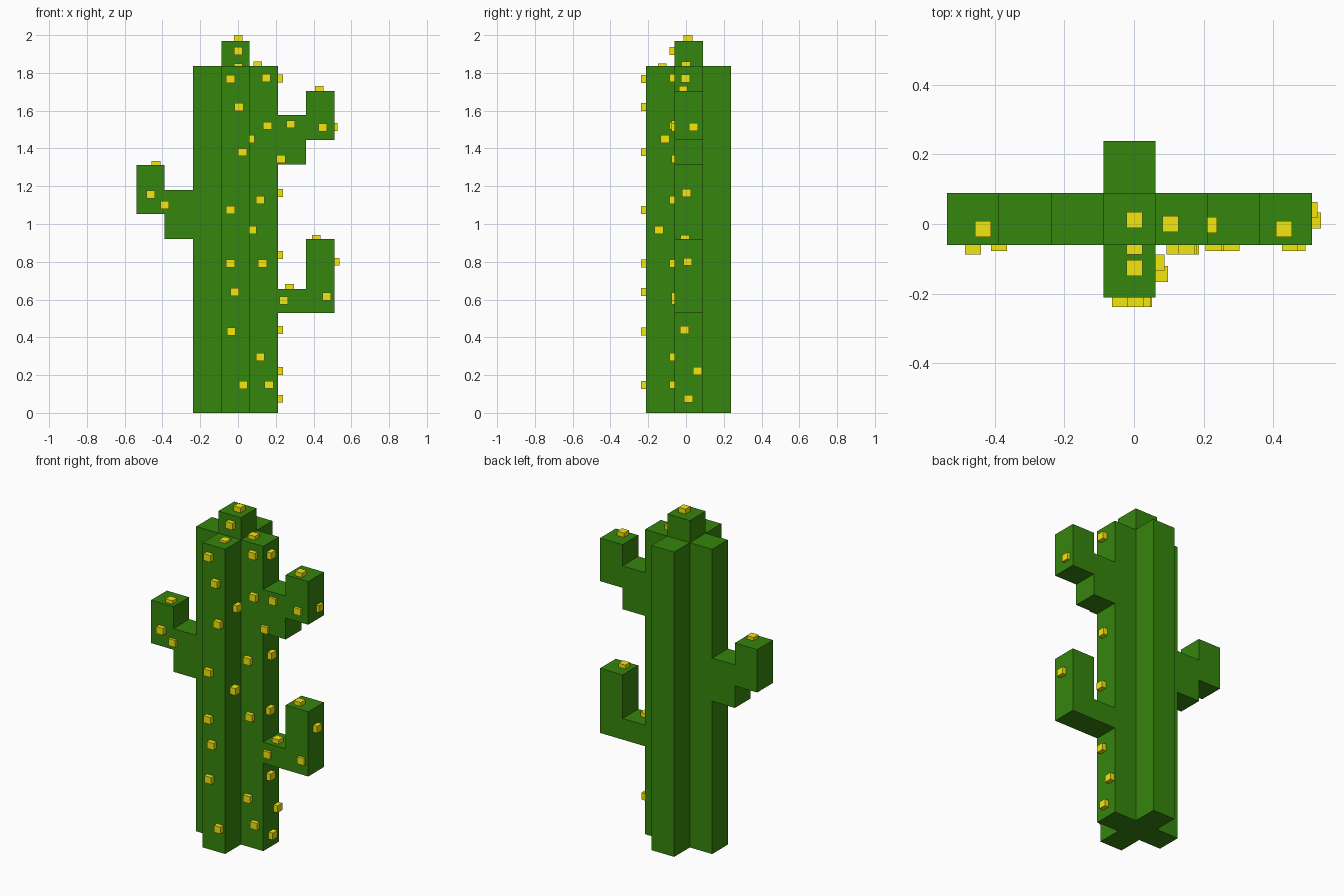
import bpy
import bmesh
from mathutils import Vector

if "Cube" in bpy.data.objects:
    bpy.data.objects.remove(bpy.data.objects["Cube"])


def material(name, color):
    m = bpy.data.materials.new(name)
    m.diffuse_color = (*color, 1)
    m.use_nodes = True
    m.node_tree.nodes["Principled BSDF"].inputs["Base Color"].default_value = m.diffuse_color
    return m


GREEN = material("cactus_green", (0.036, 0.235, 0.004))
YELLOW = material("spine_yellow", (0.90, 0.80, 0.004))


def add_object(name, bm, mat):
    bmesh.ops.recalc_face_normals(bm, faces=bm.faces)
    mesh = bpy.data.meshes.new(name)
    bm.to_mesh(mesh)
    bm.free()
    mesh.materials.append(mat)
    obj = bpy.data.objects.new(name, mesh)
    bpy.context.collection.objects.link(obj)
    return obj


def prism(name, points, direction):
    """Extrude a closed flat profile along a direction."""
    bm = bmesh.new()
    face = bm.faces.new([bm.verts.new(p) for p in points])
    new = bmesh.ops.extrude_face_region(bm, geom=[face], use_keep_orig=True)["geom"]
    verts = [g for g in new if isinstance(g, bmesh.types.BMVert)]
    bmesh.ops.translate(bm, verts=verts, vec=direction)
    return add_object(name, bm, GREEN)


# Cell edges of the cross-shaped trunk, and the heights
X0, X1, X2, X3 = -0.237, -0.088, 0.062, 0.211
Y0, Y1, Y2, Y3 = -0.211, -0.061, 0.089, 0.238
TOP, NUB = 1.837, 1.97

# Trunk and crown
cross = [(X1, Y0), (X2, Y0), (X2, Y1), (X3, Y1), (X3, Y2), (X2, Y2),
         (X2, Y3), (X1, Y3), (X1, Y2), (X0, Y2), (X0, Y1), (X1, Y1)]
prism("trunk", [(x, y, 0) for x, y in cross], (0, 0, TOP))
prism("crown", [(x, y, TOP) for x, y in
                [(X1, Y1), (X2, Y1), (X2, Y2), (X1, Y2)]], (0, 0, NUB - TOP))


# Arms: a short branch from the trunk, then a raised outer block
def arm(name, xs, branch, tip):
    a, b, c = xs
    (b0, b1), (t0, t1) = branch, tip
    pts = [(a, b0), (b, b0), (b, t0), (c, t0), (c, t1), (b, t1), (b, b1), (a, b1)]
    if b0 == t0:
        del pts[1:3]
    prism(name, [(x, Y1, z) for x, z in pts], (0, Y2 - Y1, 0))


RIGHT, LEFT = (X3, 0.361, 0.511), (X0, -0.388, -0.537)
arm("upper_right_arm", RIGHT, (1.316, 1.577), (1.445, 1.705))
arm("lower_right_arm", RIGHT, (0.53, 0.657), (0.53, 0.92))
arm("left_arm", LEFT, (0.921, 1.181), (1.054, 1.313))


# Spines: small blocks half sunk into the surface, given by outer face centre
SIZE = Vector((0.046, 0.046, 0.042))


def spines(name, tips, axis, sign):
    bm = bmesh.new()
    for tip in tips:
        centre = Vector(tip)
        centre[axis] -= sign * SIZE[axis] / 2
        cube = bmesh.ops.create_cube(bm, size=1)["verts"]
        bmesh.ops.scale(bm, verts=cube, vec=SIZE)
        bmesh.ops.translate(bm, verts=cube, vec=centre)
    add_object(name, bm, YELLOW)


front_rib = [(-0.04, 1.768), (0.005, 1.62), (0.024, 1.38), (-0.04, 1.073),
             (-0.04, 0.79), (-0.018, 0.641), (-0.035, 0.43), (0.028, 0.148)]
spines("front_rib_spines", [(x, -0.238, z) for x, z in front_rib], 1, -1)

front_side = [(0.15, 1.773), (0.156, 1.52), (0.117, 1.128), (0.13, 0.792),
              (0.117, 0.297), (0.164, 0.149), (-0.462, 1.157), (0.002, 1.915)]
spines("front_trunk_spines", [(x, -0.087, z) for x, z in front_side], 1, -1)

front_arm = [(0.28, 1.528), (0.448, 1.512), (0.228, 1.343), (0.243, 0.594),
             (0.47, 0.617), (-0.388, 1.10)]
spines("front_arm_spines", [(x, -0.077, z) for x, z in front_arm], 1, -1)

right_side = [(0.238, -0.003, 1.77), (0.238, 0.003, 1.163), (0.238, -0.01, 0.835),
              (0.238, -0.008, 0.438), (0.238, 0.061, 0.221), (0.238, 0.013, 0.075),
              (0.088, -0.111, 1.451), (0.098, -0.143, 0.968),
              (0.527, 0.04, 1.513), (0.537, 0.01, 0.80)]
spines("right_spines", right_side, 0, 1)

tops = [(0.002, 0.011, 2.0), (0.002, -0.126, 1.85), (0.105, 0, 1.86), (0.43, -0.015, 1.731),
        (-0.434, -0.015, 1.333), (0.415, -0.005, 0.943), (0.273, -0.012, 0.683)]
spines("top_spines", tops, 2, 1)
